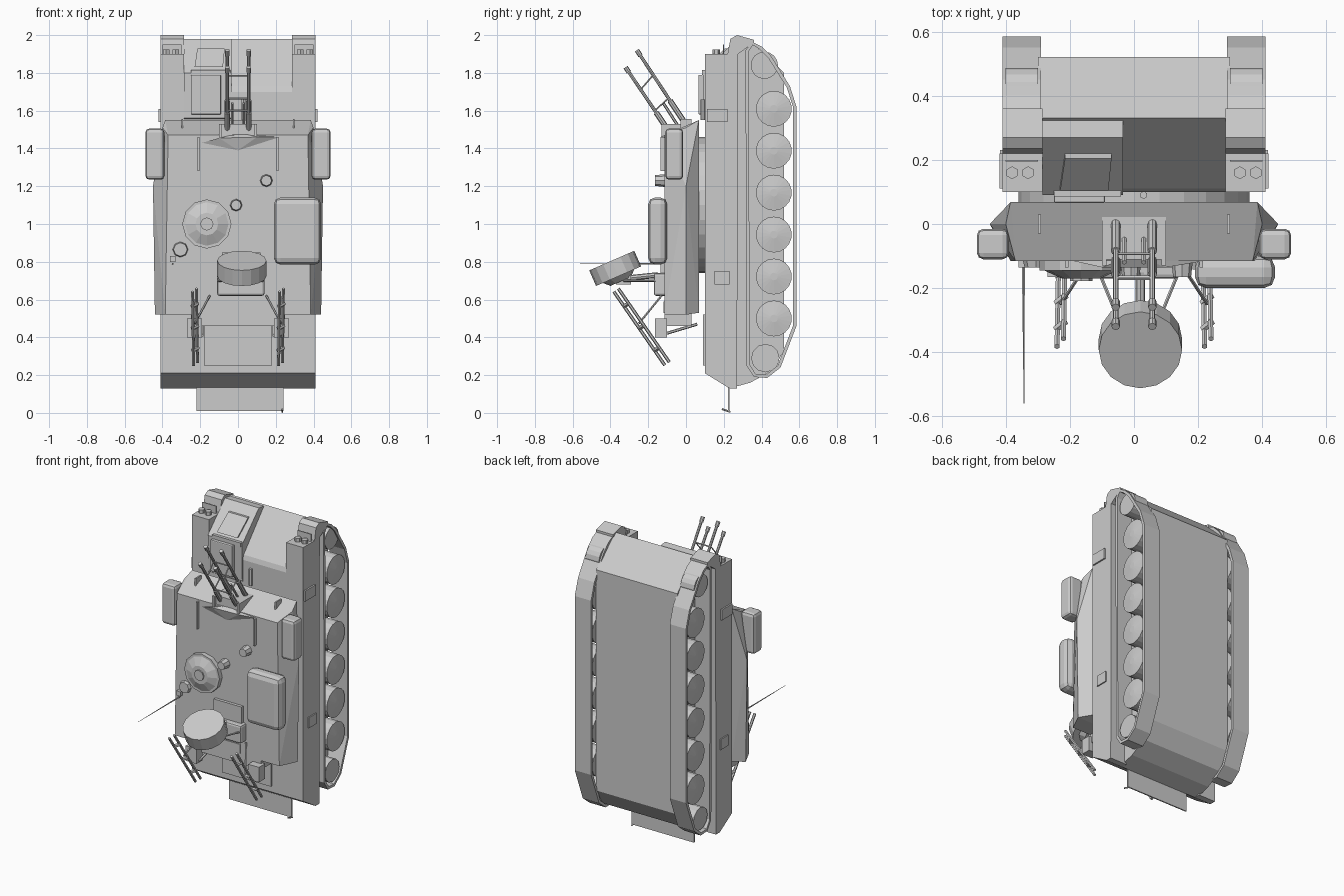
import bpy, bmesh, math
from mathutils import Vector

if "Cube" in bpy.data.objects:
    bpy.data.objects.remove(bpy.data.objects["Cube"])


def finish(name, bm, bevel=0):
    bmesh.ops.recalc_face_normals(bm, faces=bm.faces[:])
    me = bpy.data.meshes.new(name)
    bm.to_mesh(me)
    bm.free()
    ob = bpy.data.objects.new(name, me)
    bpy.context.collection.objects.link(ob)
    if bevel:
        m = ob.modifiers.new("bevel", 'BEVEL')
        m.width = bevel
        m.segments = 2
    return ob


def hull(name, pts, bevel=0):
    bm = bmesh.new()
    for p in pts:
        bm.verts.new(p)
    r = bmesh.ops.convex_hull(bm, input=bm.verts[:])
    junk = [v for v in r['geom_interior'] if isinstance(v, bmesh.types.BMVert)]
    bmesh.ops.delete(bm, geom=junk, context='VERTS')
    bmesh.ops.dissolve_limit(bm, angle_limit=0.01, verts=bm.verts[:], edges=bm.edges[:])
    return finish(name, bm, bevel)


def box(name, x0, x1, y0, y1, z0, z1, bevel=0):
    return hull(name, [(x, y, z) for x in (x0, x1) for y in (y0, y1) for z in (z0, z1)], bevel)


def prism(name, yz, x0, x1):
    bm = bmesh.new()
    a = [bm.verts.new((x0, y, z)) for y, z in yz]
    b = [bm.verts.new((x1, y, z)) for y, z in yz]
    bm.faces.new(a)
    bm.faces.new(b)
    for i in range(len(a)):
        j = (i + 1) % len(a)
        bm.faces.new((a[i], a[j], b[j], b[i]))
    return finish(name, bm)


def rod(name, p, q, r, sides=8, r2=None):
    p, q = Vector(p), Vector(q)
    bm = bmesh.new()
    bmesh.ops.create_cone(bm, cap_ends=True, segments=sides, radius1=r,
                          radius2=r if r2 is None else r2, depth=(q - p).length)
    rot = (q - p).to_track_quat('Z', 'Y').to_matrix().to_4x4()
    bm.transform(rot)
    bmesh.ops.translate(bm, verts=bm.verts[:], vec=(p + q) / 2)
    return finish(name, bm)


def track(name, outer, t, x0, x1):
    n = len(outer)
    pts = [Vector(p) for p in outer]
    c = sum(pts, Vector((0, 0))) / n
    inner = []
    for i in range(n):
        d1 = (pts[i] - pts[i - 1]).normalized()
        d2 = (pts[(i + 1) % n] - pts[i]).normalized()
        d = (d1 + d2).normalized()
        nrm = Vector((d.y, -d.x))
        inner.append(pts[i] - nrm * t if SIGN < 0 else pts[i] + nrm * t)
    bm = bmesh.new()
    rings = [[bm.verts.new((x, p.x, p.y)) for p in loop]
             for x, loop in ((x0, pts), (x1, pts), (x1, inner), (x0, inner))]
    for k in range(4):
        a, b = rings[k], rings[(k + 1) % 4]
        for i in range(n):
            j = (i + 1) % n
            bm.faces.new((a[i], a[j], b[j], b[i]))
    return finish(name, bm)


SIGN = 1  # loop below runs clockwise in (y, z), so the inner side is on the right

# Hull tub, standing on its tail
prism("hull", [(.10, .21), (.23, .13), (.34, .16), (.45, .22), (.52, .33), (.52, 1.80),
               (.33, 1.98), (.11, 1.73), (.10, 1.70)], -.30, .30)
path = [(.315, 1.92), (.35, 1.965), (.40, 1.94), (.45, 1.89), (.55, 1.73), (.585, 1.62),
        (.585, .46), (.50, .24), (.43, .185), (.36, .19), (.32, .25)]
for s in (-1, 1):
    # Fender, mudguard and headlamps
    prism("fender", [(.10, .21), (.23, .13), (.27, .13), (.275, 1.90), (.36, 1.96), (.36, 1.975),
                     (.27, 2.0), (.235, 1.98), (.22, 1.90), (.10, 1.90)], s * .285, s * .41)
    for x in (.33, .38):
        rod("headlamp", (s * x, .16, 1.89), (s * x, .16, 1.925), .02, 6)
    box("lamp_guard", s * .30, s * .40, .195, .20, 1.89, 1.95)
    # Running gear
    track("track", path, .018, s * .29, s * .41)
    for i in range(6):
        z = 1.61 - i * .222
        rod("road_wheel", (s * .30, .465, z), (s * .395, .465, z), .095, 18)
        rod("wheel_disc", (s * .395, .465, z), (s * .405, .465, z), .09, 18, .02)
    rod("idler", (s * .30, .415, 1.84), (s * .40, .415, 1.84), .072, 16)
    rod("sprocket", (s * .30, .42, .29), (s * .40, .42, .29), .075, 12)
    # Side stowage and hinges
    box("side_box", s * .40, s * .42, .11, .22, 1.54, 1.61)
    box("side_bracket", s * .40, s * .418, .15, .23, .68, .75)

# Driver's station on the glacis
prism("driver_cab", [(.12, 1.54), (.095, 1.56), (.09, 1.80), (.27, 1.98), (.34, 1.97), (.2, 1.6)],
      -.285, -.035)
box("driver_hatch", -.25, -.09, .065, .10, 1.58, 1.79, .006)
hull("windscreen", [(x, y, z) for x, y, z in
     ((-.23, .105, 1.83), (-.08, .105, 1.83), (-.215, .205, 1.93), (-.07, .205, 1.93),
      (-.23, .12, 1.83), (-.08, .12, 1.83), (-.215, .22, 1.93), (-.07, .22, 1.93))])
box("cab_rail", -.25, -.04, .085, .12, 1.79, 1.815)
rod("glacis_bar", (.03, .09, 1.55), (.03, .09, 1.66), .012, 6)

# Tail flap and engine deck
box("tail_flap", -.22, .24, .222, .23, .01, .15)
rod("flap_rod", (.235, .19, .02), (.235, .235, .005), .005, 6)
box("engine_cover", -.18, .18, .09, .105, .25, .52)

# Turret ring and body
rod("turret_ring", (0, .04, 1.10), (0, .12, 1.10), .36, 28)
body = []
for s in (-1, 1):
    body += [(s * .38, .068, .53), (s * .44, 0, .52), (s * .385, -.115, .52), (s * .45, 0, 1.2),
             (s * .385, .068, 1.55), (s * .40, 0, 1.51), (s * .37, -.115, 1.47)]
hull("turret", body)
box("turret_bustle", -.25, .25, -.115, .03, .46, .53)
box("bustle_hatch", -.08, .10, -.12, -.11, .53, .59)
for s in (-1, 1):
    box("bustle_box", s * .19, s * .27, -.165, -.10, .40, .50)
    rod("bustle_strut", (s * .19, -.14, .41), (s * .19, .06, .47), .008, 6)
    # Cheek pods and roof ribs
    box("cheek_pod", s * .39, s * .49, -.11, -.015, 1.235, 1.505, .02)
    box("roof_rib", s * .205, s * .215, -.135, -.11, 1.28, 1.46)
    box("front_hook", s * .29, s * .30, -.03, .03, 1.50, 1.555)
    # Slanted rear racks: paired rails with rungs
    a, b = Vector((s * .23, -.37, .65)), Vector((s * .225, -.10, .26))
    for k in (-1, 1):
        off = Vector((k * .01, k * .012, k * .008))
        rod("rack_rail", a + off, b + off, .009, 6)
    for t in (.2, .5, .8):
        p = a.lerp(b, t)
        rod("rack_rung", p - Vector((.015, .012, .008)), p + Vector((.015, .012, .008)), .012, 6)
    rod("rack_arm", a.lerp(b, .45), (s * .15, -.13, .62), .006, 6)

# Roof fittings
rod("cupola_base", (-.165, -.10, 1.0), (-.165, -.145, 1.0), .13, 12)
rod("cupola_dome", (-.165, -.145, 1.0), (-.165, -.17, 1.0), .115, 12, .06)
rod("cupola_knob", (-.165, -.16, 1.0), (-.165, -.178, 1.0), .035, 8)
for x, z, r in ((-.01, 1.10, .034), (.15, 1.23, .035), (-.305, .865, .045)):
    rod("roof_vent", (x, -.10, z), (x, -.165 if r < .04 else -.135, z), r, 8, r * .8)
box("roof_bin", .19, .44, -.20, -.10, .785, 1.14, .035)
box("roof_block", -.36, -.33, -.135, -.10, .80, .83)
rod("antenna", (-.345, -.12, .79), (-.343, -.56, .79), .005, 5, .001)

# Quad guns: mantlet, four barrels with jackets and braces
box("mantlet", -.10, .10, -.11, .05, 1.44, 1.53)
hull("mantlet_visor", [(-.19, -.115, 1.43), (.22, -.115, 1.46), (0, -.115, 1.39),
                       (-.10, -.135, 1.455), (.10, -.135, 1.46), (0, -.10, 1.48)])
for s in (-1, 1):
    x = s * .057
    tips = []
    for p, q in (((x, .01, 1.51), (x, -.26, 1.92)), ((x, -.07, 1.46), (x, -.32, 1.83))):
        p, q = Vector(p), Vector(q)
        rod("barrel", p, q, .009, 8)
        rod("barrel_jacket", p, p.lerp(q, .35), .015, 8)
        rod("muzzle", p.lerp(q, .93), q, .013, 8)
        tips.append((p, q))
    for t in (.38, .68):
        rod("pair_brace", tips[0][0].lerp(tips[0][1], t), tips[1][0].lerp(tips[1][1], t), .004, 6)
    rod("elevation_strut", (s * .03, -.03, 1.50), (s * .03, -.12, 1.64), .008, 6)
    box("trunnion", s * .085, s * .10, -.13, .03, 1.45, 1.53)
for y, z in ((-.093, 1.665), (-.165, 1.60), (-.17, 1.785)):
    rod("cross_brace", (-.057, y, z), (.057, y, z), .005, 6)

# Radar: pedestal, arm and tilted drum
box("radar_base", -.11, .14, -.17, -.10, .62, .74, .012)
box("radar_foot", -.085, .12, -.135, -.11, .70, .85)
rod("radar_arm", (.02, -.15, .73), (.02, -.34, .71), .015, 8)
box("radar_gearbox", -.02, .06, -.37, -.29, .68, .73)
for s in (-1, 1):
    rod("radar_stay", (.015 + s * .12, -.16, .70), (.015 + s * .05, -.33, .70), .006, 6)
axis = Vector((0, -.4, .92)).normalized()
c = Vector((.02, -.375, .765))
rod("radar_drum", c - axis * .045, c + axis * .045, .13, 16)
rod("radar_back", c - axis * .075, c - axis * .045, .06, 12, .09)
